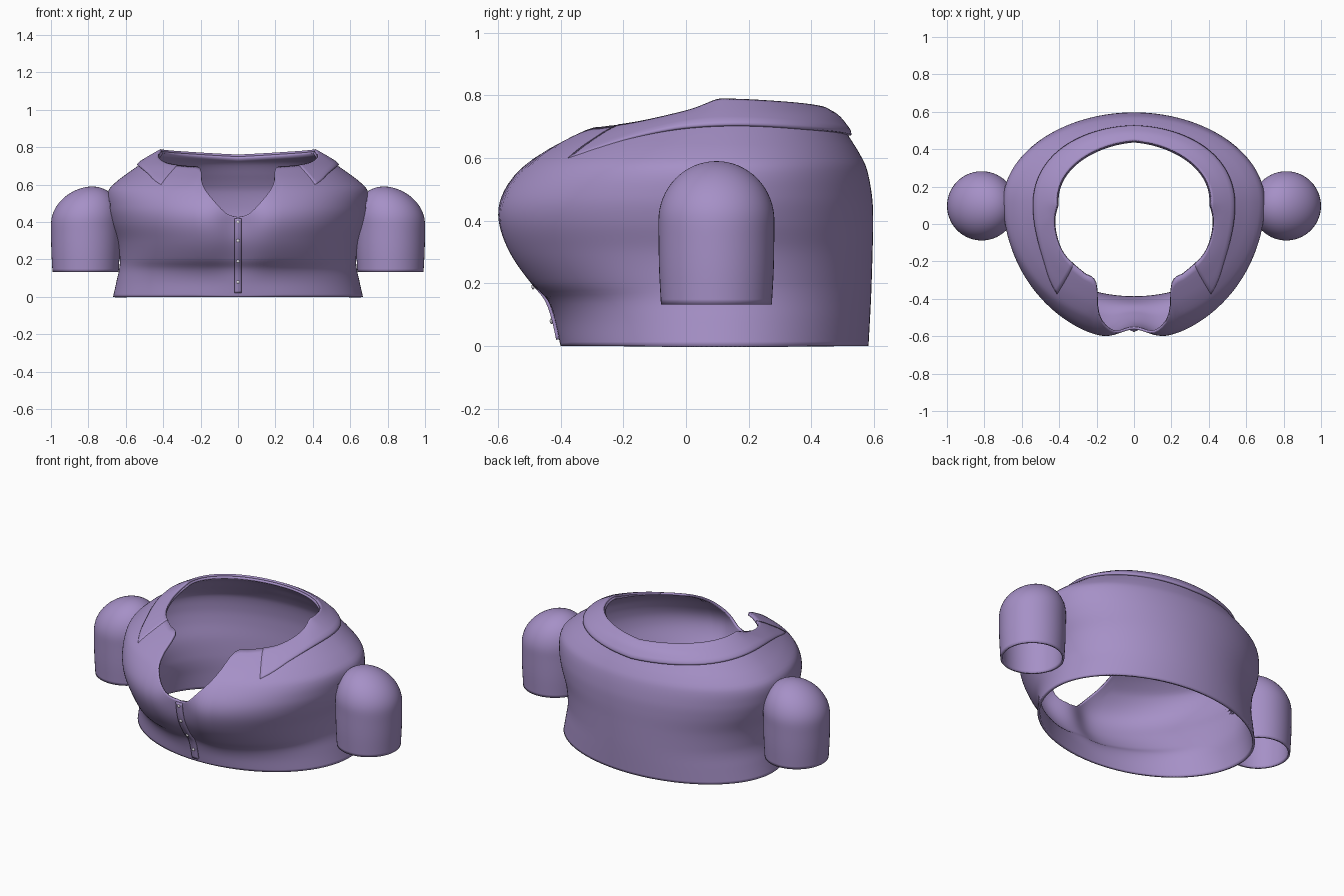
import bpy, bmesh, math
from mathutils import Vector

if "Cube" in bpy.data.objects:
    bpy.data.objects.remove(bpy.data.objects["Cube"])

CY = 0.12          # y of the widest line of the torso
# z, half width, front y, back y, dip between the busts
ROWS = [
    (0.00, .668, -.400, .582, .0), (0.09, .648, -.420, .587, .0),
    (0.15, .635, -.455, .590, .012), (0.20, .632, -.515, .592, .032),
    (0.30, .645, -.590, .595, .052), (0.40, .680, -.626, .597, .066),
    (0.48, .697, -.612, .593, .05), (0.57, .692, -.545, .575, .02),
    (0.62, .645, -.480, .550, .0), (0.66, .592, -.410, .525, .0),
    (0.70, .535, -.325, .500, .0), (0.73, .490, -.220, .475, .0),
    (0.755, .450, -.100, .435, .0), (0.785, .400, .000, .395, .0)]
# angle from the front in degrees, height of the edge
NECK = [(0, .425), (5, .445), (11, .52), (17, .61), (21, .685), (30, .70), (47, .712),
        (62, .737), (78, .772), (90, .779), (135, .768), (180, .75)]
SEAM = [(38, .60), (55, .66), (75, .692), (100, .70), (140, .685), (180, .668)]


def interp(table, u):
    """Smooth interpolation of table rows keyed by their first value."""
    n = len(table)
    u = min(max(u, table[0][0]), table[-1][0])
    i = next((k for k in range(n - 1) if u <= table[k + 1][0]), n - 2)

    def slope(k, c):
        a, b = table[max(k - 1, 0)], table[min(k + 1, n - 1)]
        return (b[c] - a[c]) / (b[0] - a[0])
    p, q = table[i], table[i + 1]
    h = q[0] - p[0]
    s = (u - p[0]) / h
    return [(2*s**3 - 3*s*s + 1) * p[c] + (s**3 - 2*s*s + s) * h * slope(i, c)
            + (3*s*s - 2*s**3) * q[c] + (s**3 - s*s) * h * slope(i + 1, c)
            for c in range(1, len(p))]


def edge(table, t):
    d = abs(math.degrees(t)) % 360
    return interp(table, min(d, 360 - d))[0]


def surf(t, z):
    """Point on the torso at angle t (0 = front) and height z."""
    w, f, b, dip = interp(ROWS, z)
    x, c = w * math.sin(t), math.cos(t)
    if c < 0:
        return Vector((x, CY - (b - CY) * c, z))
    return Vector((x, CY - (CY - f) * c + dip * math.exp(-(x / .11) ** 2), z))


def offset(t, z, d):
    e = .004
    n = (surf(t + e, z) - surf(t - e, z)).cross(surf(t, z + e) - surf(t, z - e))
    return surf(t, z) + n.normalized() * d


def grid(name, fn, nu, nv, closed, mat, thick=0, drop=None):
    """Sheet of nu x nv cells from fn(u, v), optionally trimmed and thickened."""
    bm = bmesh.new()
    cols = nu if closed else nu + 1
    v = [[bm.verts.new(fn(i / nu, j / nv)) for j in range(nv + 1)] for i in range(cols)]
    for i in range(nu):
        k = (i + 1) % cols
        for j in range(nv):
            bm.faces.new((v[i][j], v[k][j], v[k][j + 1], v[i][j + 1]))
    bmesh.ops.remove_doubles(bm, verts=bm.verts, dist=1e-5)
    if drop:
        gone = [f for f in bm.faces if drop(f.calc_center_median())]
        bmesh.ops.delete(bm, geom=gone, context='FACES')
    return finish(name, bm, mat, thick)


def finish(name, bm, mat, thick=0):
    me = bpy.data.meshes.new(name)
    bm.to_mesh(me)
    bm.free()
    ob = bpy.data.objects.new(name, me)
    bpy.context.collection.objects.link(ob)
    me.materials.append(mat)
    if thick:
        m = ob.modifiers.new("thickness", 'SOLIDIFY')
        m.thickness, m.offset = thick, -1
    bpy.ops.object.select_all(action='DESELECT')
    ob.select_set(True)
    bpy.context.view_layer.objects.active = ob
    bpy.ops.object.shade_smooth_by_angle(angle=math.radians(40))
    return ob


def material(name, rgb):
    m = bpy.data.materials.new(name)
    m.diffuse_color = (*rgb, 1)
    m.use_nodes = True
    m.node_tree.nodes["Principled BSDF"].inputs["Base Color"].default_value = m.diffuse_color
    return m


cloth = material("lilac_cloth", (.38, .28, .57))
pearl = material("button_pearl", (.75, .72, .78))

# Sleeve shape: tube with a domed top, leaning slightly inward
SX, SY = .815, .097
SLEEVE = [(.133, .177), (.25, .183), (.38, .185), (.44, .178), (.50, .155)]


def sleeve_point(side):
    def fn(u, v):
        a = side * 2 * math.pi * u
        if v < .5:
            z = .133 + (.40 - .133) * v * 2
            r = interp(SLEEVE[:3], z)[0]
        else:
            p = (v - .5) * math.pi
            z, r = .40 + .19 * math.sin(p), .185 * math.cos(p)
        lean = .035 * max(0, (z - .36) / .23) ** 2
        return Vector((side * (SX - lean + r * math.cos(a)), SY + r * math.sin(a), z))
    return fn


def in_sleeve(p):
    return .17 < p.z < .50 and math.hypot(abs(p.x) - SX, p.y - SY) < .165


def in_torso(p):
    w, f, b, _ = interp(ROWS, p.z)
    d = (b - CY) if p.y > CY else (CY - f)
    return (p.x / (w - .015)) ** 2 + ((p.y - CY) / d) ** 2 < 1


# Torso with scooped neckline and armholes
def torso_point(u, v):
    t = 2 * math.pi * u
    return surf(t, edge(NECK, t) * v)


grid("bodice", torso_point, 200, 52, True, cloth, .014, in_sleeve)


# Raised collar band around the back and shoulders, fading at the front
def collar_point(u, v):
    t = math.radians(38 + 284 * u)
    z0, z1 = edge(SEAM, t), edge(NECK, t) + .001
    fade = min(1, min(u, 1 - u) / .12)
    rise = min(1, .55 + v * 3) * (1 - .3 * v)
    return offset(t, z0 + (z1 - z0) * v, .001 + .015 * fade * rise)


grid("collar", collar_point, 130, 12, False, cloth, .012)

# Short domed sleeves
for side, label in ((1, "right"), (-1, "left")):
    grid("sleeve_" + label, sleeve_point(side), 56, 32, True, cloth, .012, in_torso)


# Button placket down the centre front
def placket_point(u, v):
    z = .02 + .398 * v
    x = (u - .5) * .04
    p = surf(0, z)
    return Vector((x, p.y - .010, z))


grid("placket", placket_point, 2, 30, False, cloth, .012)

# Buttons
for i, z in enumerate((.08, .19, .30, .40)):
    bm = bmesh.new()
    bmesh.ops.create_uvsphere(bm, u_segments=16, v_segments=8, radius=.009)
    bmesh.ops.scale(bm, vec=(1, .6, 1), verts=bm.verts)
    bmesh.ops.translate(bm, vec=surf(0, z) + Vector((0, -.012, 0)), verts=bm.verts)
    finish("button_%d" % (i + 1), bm, pearl)
